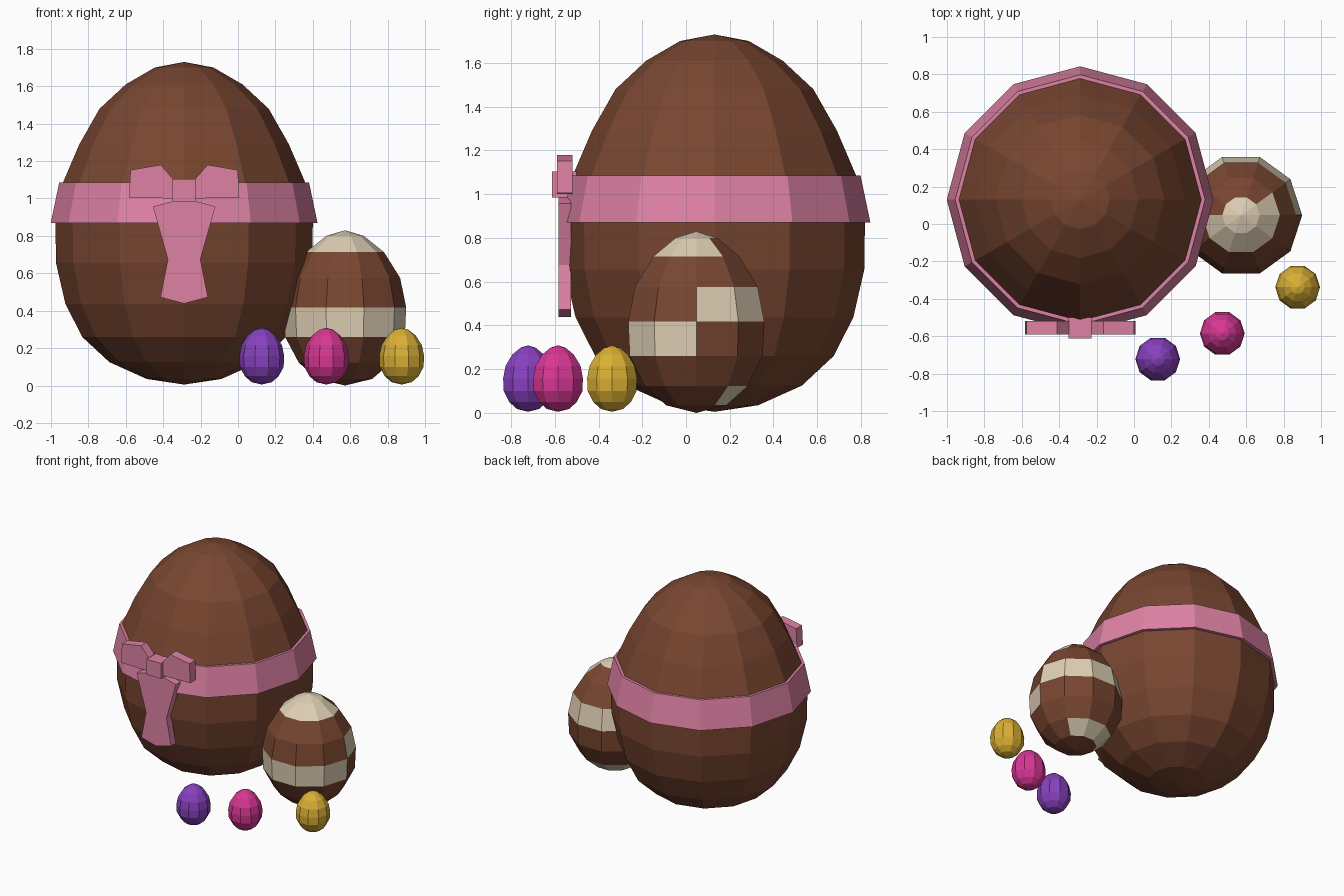
import bpy, bmesh, math

if "Cube" in bpy.data.objects:
    bpy.data.objects.remove(bpy.data.objects["Cube"])


def material(name, rgb):
    m = bpy.data.materials.new(name)
    m.diffuse_color = (*rgb, 1)
    m.use_nodes = True
    m.node_tree.nodes["Principled BSDF"].inputs["Base Color"].default_value = m.diffuse_color
    return m


CHOCOLATE = material("chocolate", (0.188, 0.061, 0.030))
PINK = material("ribbon pink", (0.73, 0.223, 0.371))
CREAM = material("cream", (0.73, 0.624, 0.456))
PURPLE = material("purple foil", (0.242, 0.053, 0.515))
MAGENTA = material("magenta foil", (0.68, 0.038, 0.296))
GOLD = material("gold foil", (0.70, 0.43, 0.034))


def finish(name, bm, mats, location=(0, 0, 0)):
    bmesh.ops.recalc_face_normals(bm, faces=bm.faces[:])
    mesh = bpy.data.meshes.new(name)
    bm.to_mesh(mesh)
    bm.free()
    for m in mats:
        mesh.materials.append(m)
    ob = bpy.data.objects.new(name, mesh)
    ob.location = location
    bpy.context.collection.objects.link(ob)
    return ob


def lathe(name, profile, sides, mats, location, scale=1, closed=False, rule=None):
    """Spin (radius, z) points; rule(row, segment) picks a material index."""
    bm = bmesh.new()
    rings = []
    for r, z in profile:
        if r == 0:
            rings.append([bm.verts.new((0, 0, z * scale))] * sides)
        else:
            rings.append([bm.verts.new((r * scale * math.cos(math.tau * i / sides),
                                        r * scale * math.sin(math.tau * i / sides),
                                        z * scale)) for i in range(sides)])
    for row in range(len(rings) if closed else len(rings) - 1):
        a, b = rings[row], rings[(row + 1) % len(rings)]
        for i in range(sides):
            j = (i + 1) % sides
            corners = list(dict.fromkeys((a[i], a[j], b[j], b[i])))
            face = bm.faces.new(corners)
            if rule:
                face.material_index = rule(row, i)
    return finish(name, bm, mats, location)


def plate(name, outline, y_front, y_back):
    """Extrude an (x, z) outline along y."""
    bm = bmesh.new()
    face = bm.faces.new([bm.verts.new((x, y_front, z)) for x, z in outline])
    ext = bmesh.ops.extrude_face_region(bm, geom=[face])
    verts = [g for g in ext["geom"] if isinstance(g, bmesh.types.BMVert)]
    bmesh.ops.translate(bm, verts=verts, vec=(0, y_back - y_front, 0))
    return finish(name, bm, [PINK])


CX, CY = -0.288, 0.13

# Large chocolate egg
BIG = [(0, 0.005), (0.20, 0.035), (0.40, 0.125), (0.545, 0.26), (0.635, 0.437),
       (0.685, 0.655), (0.688, 0.87), (0.65, 1.08), (0.56, 1.29), (0.452, 1.48),
       (0.312, 1.61), (0.157, 1.70), (0, 1.73)]
lathe("large_egg", BIG, 12, [CHOCOLATE], (CX, CY, 0))

# Ribbon band around the large egg
BAND = [(0.713, 0.87), (0.668, 1.085), (0.645, 1.085), (0.685, 0.87)]
lathe("ribbon_band", BAND, 12, [PINK], (CX, CY, 0), closed=True)

# Bow: two mirrored loops, a knot and the hanging tail
LOOP = [(0.06, 1.0), (0.295, 1.005), (0.287, 1.152), (0.125, 1.18), (0.06, 1.105)]
for side, sign in (("left", -1), ("right", 1)):
    plate("bow_loop_" + side, [(CX + sign * x, z) for x, z in LOOP], -0.59, -0.518)
plate("bow_knot", [(CX - 0.062, 0.985), (CX + 0.062, 0.985),
                   (CX + 0.062, 1.103), (CX - 0.062, 1.103)], -0.613, -0.50)
HALF = [(0.062, 0.985), (0.167, 0.957), (0.087, 0.675), (0.127, 0.472)]
tail = [(CX + x, z) for x, z in HALF] + [(CX, 0.438)]
tail += [(CX - x, z) for x, z in reversed(HALF)]
plate("bow_tail", tail, -0.583, -0.525)


# Striped egg: the back half's stripes sit one row higher than the front's
def stripes(row, seg):
    if row == 7:
        return 1
    if row == 6:
        return int(seg == 0 or seg >= 5)
    if row == 4:
        return int(seg < 5)
    if row == 3:
        return int(seg >= 5)
    if row == 1:
        return int(1 <= seg < 5)
    return 0


SMALL = [(0, 0), (0.145, 0.035), (0.247, 0.122), (0.32, 0.26), (0.327, 0.418),
         (0.295, 0.575), (0.208, 0.714), (0.10, 0.80), (0, 0.83)]
lathe("striped_egg", SMALL, 10, [CHOCOLATE, CREAM], (0.572, 0.047, 0), rule=stripes)

# Three tiny foil eggs
for name, mat, x, y in (("purple_egg", PURPLE, 0.127, -0.722),
                        ("magenta_egg", MAGENTA, 0.472, -0.585),
                        ("gold_egg", GOLD, 0.875, -0.338)):
    lathe(name, SMALL, 10, [mat], (x, y, 0.005), scale=0.366)
